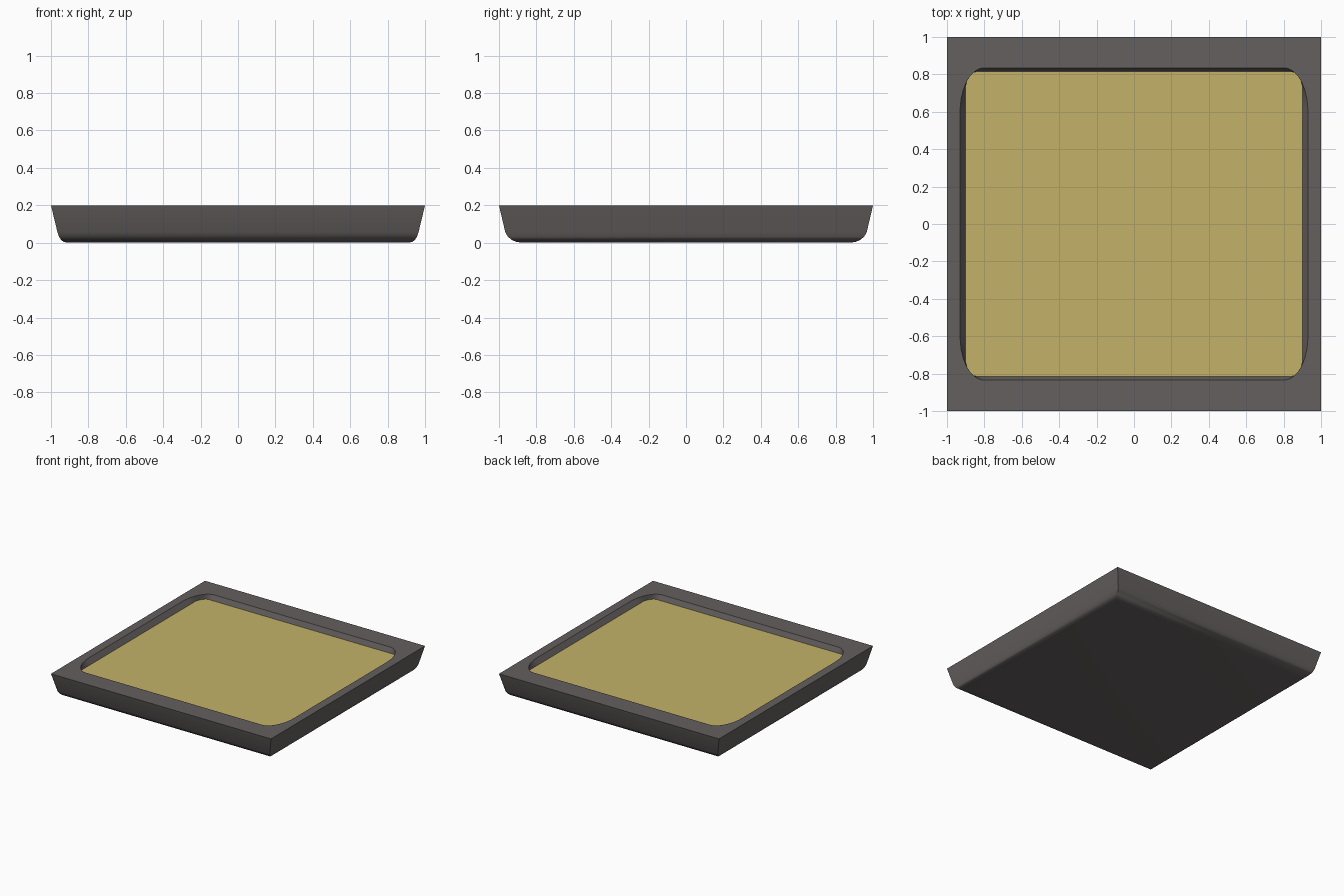
import bpy, bmesh, math

if "Cube" in bpy.data.objects:
    bpy.data.objects.remove(bpy.data.objects["Cube"])

N = 10                     # segments per opening corner
TOP, FLOOR = 0.2, 0.16


def material(name, rgb):
    m = bpy.data.materials.new(name)
    m.diffuse_color = (*rgb, 1)
    m.use_nodes = True
    m.node_tree.nodes["Principled BSDF"].inputs["Base Color"].default_value = m.diffuse_color
    return m


def finish(name, bm, mat, angle):
    bmesh.ops.recalc_face_normals(bm, faces=bm.faces)
    me = bpy.data.meshes.new(name)
    bm.to_mesh(me)
    bm.free()
    ob = bpy.data.objects.new(name, me)
    bpy.context.collection.objects.link(ob)
    me.materials.append(mat)
    bpy.context.view_layer.objects.active = ob
    ob.select_set(True)
    bpy.ops.object.shade_smooth_by_angle(angle=math.radians(angle))
    ob.select_set(False)
    return ob


def opening():
    """Rounded opening outline, counter-clockwise, elliptical corners."""
    pts = []
    for q, (sx, sy) in enumerate([(1, 1), (-1, 1), (-1, -1), (1, -1)]):
        for i in range(N + 1):
            a = math.pi / 2 * (q + i / N)
            pts.append((sx * 0.80 + 0.13 * math.cos(a),
                        sy * 0.60 + 0.235 * math.sin(a)))
    return pts


def clamp(v, lim):
    return max(-lim, min(lim, v))


outline = opening()
inner = [(clamp(x, 0.90), clamp(y, 0.815)) for x, y in outline]

# Tray body: tapered sides curling under to a flat base
bm = bmesh.new()
profile = [(1, 1, TOP), (0.965, 0.966, 0.055), (0.957, 0.952, 0.032),
           (0.945, 0.93, 0.014), (0.93, 0.905, 0.004), (0.91, 0.875, 0)]
rings = [[bm.verts.new((sx * x, sy * y, z))
          for sx, sy in [(1, 1), (-1, 1), (-1, -1), (1, -1)]]
         for x, y, z in profile]
for a, b in zip(rings, rings[1:]):
    for k in range(4):
        j = (k + 1) % 4
        bm.faces.new((a[k], a[j], b[j], b[k]))
bm.faces.new(rings[-1])

# Flat rim from the square edge to the rounded opening
lip = [bm.verts.new((x, y, TOP)) for x, y in outline]
total = len(lip)
for k in range(4):
    s = k * (N + 1)
    corner, following = rings[0][k], rings[0][(k + 1) % 4]
    for i in range(N):
        bm.faces.new((corner, lip[s + i + 1], lip[s + i]))
    bm.faces.new((corner, following, lip[(s + N + 1) % total], lip[s + N]))

# Sloping recess wall
foot = [bm.verts.new((x, y, FLOOR)) for x, y in inner]
for i in range(total):
    j = (i + 1) % total
    bm.faces.new((lip[i], lip[j], foot[j], foot[i]))
finish("tray_frame", bm, material("dark_grey", (0.13, 0.115, 0.115)), 40)

# Yellow inset panel filling the recess
bm = bmesh.new()
bm.faces.new([bm.verts.new((x, y, FLOOR)) for x, y in inner])
bmesh.ops.remove_doubles(bm, verts=bm.verts, dist=1e-5)
finish("inset_panel", bm, material("yellow", (0.55, 0.45, 0.14)), 30)
